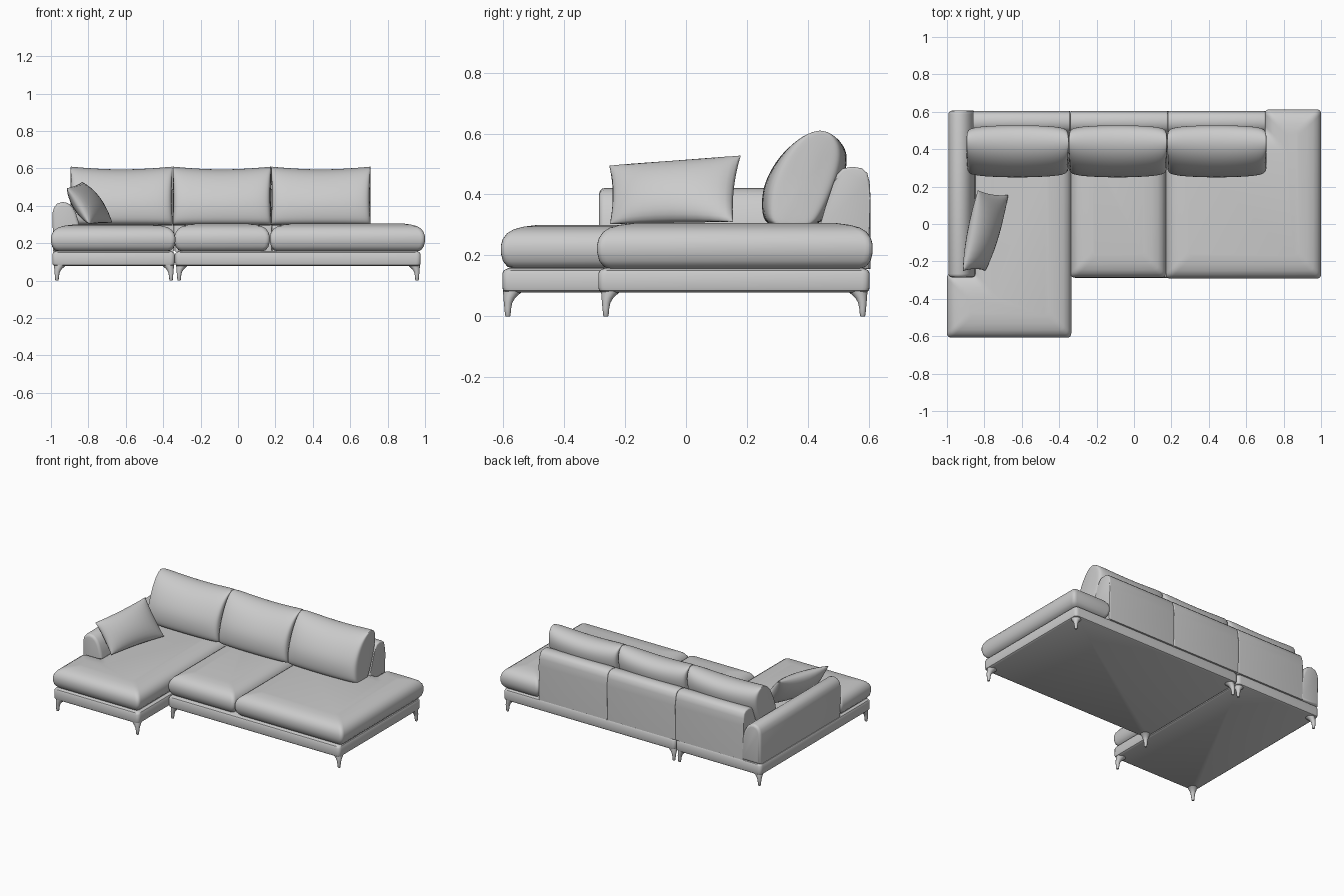
import bpy, bmesh, math
from mathutils import Vector

if "Cube" in bpy.data.objects:
    bpy.data.objects.remove(bpy.data.objects["Cube"])


def finish(name, bm, angle=40, subsurf=0):
    bmesh.ops.recalc_face_normals(bm, faces=bm.faces)
    me = bpy.data.meshes.new(name)
    bm.to_mesh(me)
    bm.free()
    for p in me.polygons:
        p.use_smooth = True
    me.set_sharp_from_angle(angle=math.radians(angle))
    ob = bpy.data.objects.new(name, me)
    bpy.context.collection.objects.link(ob)
    if subsurf:
        m = ob.modifiers.new("Smooth", 'SUBSURF')
        m.levels = m.render_levels = subsurf
    return ob


def loft(bm, rings):
    """Skin a list of closed rings and cap both ends."""
    vs = [[bm.verts.new(p) for p in r] for r in rings]
    n = len(vs[0])
    for a, b in zip(vs, vs[1:]):
        for i in range(n):
            bm.faces.new((a[i], a[(i + 1) % n], b[(i + 1) % n], b[i]))
    return bm.faces.new(vs[0][::-1]), bm.faces.new(vs[-1])


def rounded(outline, inset, r=0.025, steps=5):
    """Offset a square-cornered anticlockwise outline inwards and round its corners."""
    pts = [Vector(p) for p in outline]
    out = []
    for i, p in enumerate(pts):
        d1 = (p - pts[i - 1]).normalized()
        d2 = (pts[(i + 1) % len(pts)] - p).normalized()
        c = p + inset * (Vector((-d1.y, d1.x)) + Vector((-d2.y, d2.x)))
        for k in range(steps):
            t = k / (steps - 1)
            out.append((1 - t) ** 2 * (c - d1 * r) + 2 * t * (1 - t) * c + t * t * (c + d2 * r))
    return out


def slab(name, outline, layers):
    bm = bmesh.new()
    loft(bm, [[(p.x, p.y, z) for p in rounded(outline, ins)] for ins, z in layers])
    return finish(name, bm)


def extrude(name, profile, place, a, b, bevel):
    """Extrude a profile from a to b with softened ends."""
    bm = bmesh.new()
    caps = loft(bm, [[place(u, v, s) for u, v in profile] for s in (a, b)])
    edges = list({e for f in caps for e in f.edges})
    bmesh.ops.bevel(bm, geom=edges, offset=bevel, segments=3, profile=0.5, affect='EDGES')
    return finish(name, bm)


def rect(x0, y0, x1, y1):
    return [(x0, y0), (x1, y0), (x1, y1), (x0, y1)]


# Upholstered bases
base_layers = [(0.012, 0.078), (0.003, 0.084), (0, 0.095), (0, 0.14), (0.005, 0.151), (0.02, 0.158)]
slab("chaise_base", rect(-0.993, -0.603, -0.338, 0.603), base_layers)
slab("main_base", rect(-0.336, -0.288, 0.977, 0.603), base_layers)

# Seat cushions with rounded sides and a slight crown
seat_layers = [(0.05, 0.153), (0.022, 0.163), (0.007, 0.182), (0, 0.21), (0, 0.235), (0.006, 0.257),
               (0.02, 0.277), (0.042, 0.291), (0.075, 0.3), (0.12, 0.306)]
slab("chaise_seat", [(-1, -0.608), (-0.335, -0.608), (-0.335, 0.5), (-0.87, 0.5),
                     (-0.87, -0.265), (-1, -0.265)],
     [(i, 0.153 + (z - 0.153) * 0.96) for i, z in seat_layers])
slab("middle_seat", rect(-0.34, -0.287, 0.17, 0.5), seat_layers)
slab("end_seat", [(0.17, -0.292), (1, -0.292), (1, 0.613), (0.7, 0.613), (0.7, 0.5), (0.17, 0.5)],
     seat_layers)

# Armrest
arm = [(-0.988, 0.155), (-0.992, 0.36), (-0.984, 0.39), (-0.968, 0.411), (-0.94, 0.421),
       (-0.91, 0.415), (-0.885, 0.395), (-0.868, 0.365), (-0.85, 0.31), (-0.84, 0.155)]
extrude("armrest", arm, lambda u, v, s: (u, s, v), -0.285, 0.606, 0.018)

# Three backrest panels
back = [(0.44, 0.155), (0.44, 0.3), (0.458, 0.36), (0.485, 0.44), (0.497, 0.468), (0.515, 0.485),
        (0.545, 0.491), (0.577, 0.486), (0.595, 0.47), (0.603, 0.44), (0.605, 0.39), (0.605, 0.155)]
for i in range(3):
    x = -0.862 + i * 0.522
    extrude(f"backrest_{i + 1}", back, lambda u, v, s: (s, u, v), x, x + 0.521, 0.008)

# Back cushions: leaning section, thinner towards the ends, sagging in the middle
section = [(0.27, 0.296), (0.25, 0.33), (0.25, 0.41), (0.275, 0.48), (0.32, 0.55), (0.375, 0.597),
           (0.44, 0.616), (0.5, 0.598), (0.53, 0.55), (0.525, 0.48), (0.49, 0.39), (0.455, 0.325),
           (0.43, 0.296), (0.35, 0.296)]
stations = [(0, 0.45), (0.004, 0.72), (0.03, 0.86), (0.12, 0.95), (0.3, 1.0), (0.5, 1.02)]
stations += [(1 - t, k) for t, k in stations[-2::-1]]
for i, (x0, x1) in enumerate([(-0.897, -0.348), (-0.35, 0.178), (0.176, 0.71)]):
    bm = bmesh.new()
    rings = []
    for t, k in stations:
        ring = []
        for y, z in section:
            mid = 0.345 + (z - 0.3) * 0.31
            h = (z - 0.3) / 0.31
            sag = 0.016 * math.sin(math.pi * t) * max(h, 0) ** 2
            narrow = 0.006 * math.sin(math.pi * max(0, min(h, 1))) * (1 - 2 * t)
            ring.append((x0 + (x1 - x0) * t + narrow, mid + (y - mid) * k, z - sag))
        rings.append(ring)
    loft(bm, rings)
    finish(f"back_cushion_{i + 1}", bm, 180, 2)

# Throw pillow leaning on the armrest
A, B, C, D = (Vector(p) for p in [(-0.795, -0.25, 0.303), (-0.672, 0.155, 0.31),
                                  (-0.835, 0.18, 0.528), (-0.915, -0.252, 0.495)])
normal = (B - A).cross(D - A).normalized()
N = 14
bm = bmesh.new()
for side in (1, -1):
    grid = []
    for i in range(N + 1):
        row = []
        for j in range(N + 1):
            u, v = -math.cos(math.pi * i / N), -math.cos(math.pi * j / N)
            # edges curve in slightly between the corners
            s = (1 + u * (1 - 0.05 * (1 - v * v))) / 2
            t = (1 + v * (1 - 0.05 * (1 - u * u))) / 2
            p = (A * (1 - s) + B * s) * (1 - t) + (D * (1 - s) + C * s) * t
            puff = 0.062 * max(0, (1 - u * u) * (1 - v * v)) ** 0.5
            row.append(bm.verts.new(p + normal * side * puff))
        grid.append(row)
    for i in range(N):
        for j in range(N):
            bm.faces.new((grid[i][j], grid[i + 1][j], grid[i + 1][j + 1], grid[i][j + 1]))
bmesh.ops.remove_doubles(bm, verts=bm.verts, dist=0.0003)
finish("throw_pillow", bm, 80)

# Tapered legs flaring inwards under each base corner
leg = [(0, 0.007, 0), (0.003, 0.009, 0), (0.025, 0.011, 0), (0.045, 0.014, 0.001),
       (0.06, 0.019, 0.005), (0.072, 0.026, 0.011), (0.084, 0.034, 0.018)]
corners = [(-0.968, -0.585, 1, 1), (-0.358, -0.585, -1, 1), (-0.968, 0.58, 1, -1), (-0.358, 0.58, -1, -1),
           (-0.315, -0.263, 1, 1), (0.957, -0.263, -1, 1), (-0.315, 0.58, 1, -1), (0.957, 0.58, -1, -1)]
for i, (x, y, sx, sy) in enumerate(corners):
    bm = bmesh.new()
    loft(bm, [[(x + sx * o + r * math.cos(a * math.pi / 8), y + sy * o + r * math.sin(a * math.pi / 8), z)
               for a in range(16)] for z, r, o in leg])
    finish(f"leg_{i + 1}", bm)
